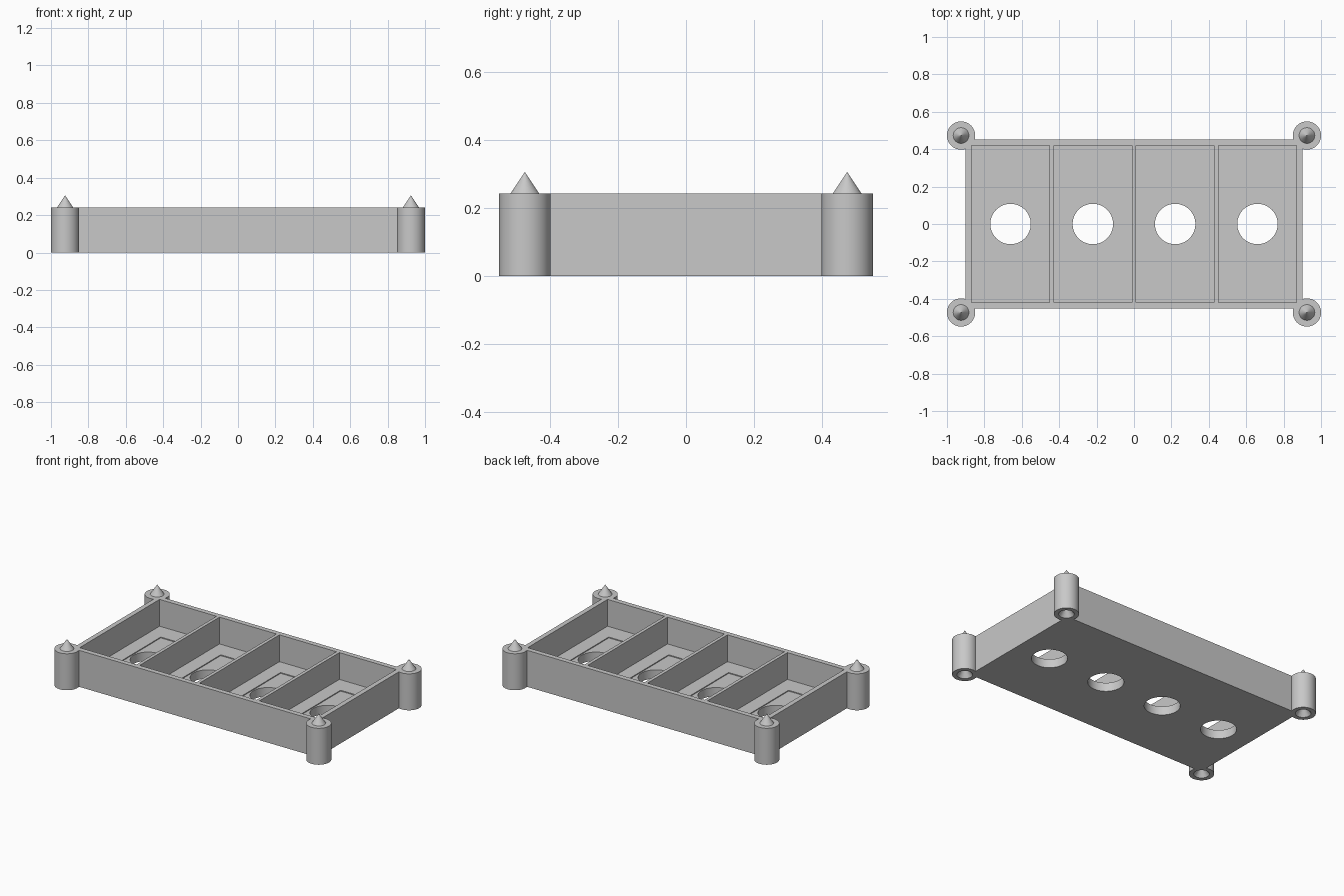
import bpy, bmesh, math
from mathutils import Matrix, Vector

cube = bpy.data.objects.get("Cube")
if cube:
    bpy.data.objects.remove(cube, do_unlink=True)

grey = bpy.data.materials.new("plain grey")
grey.use_nodes = True
colour = (0.58, 0.58, 0.58, 1)
grey.diffuse_color = colour
grey.node_tree.nodes["Principled BSDF"].inputs["Base Color"].default_value = colour

TOP = 0.242       # rim height
FLOOR = 0.064     # compartment floor
SUNK = 0.058      # bottom of the shallow pocket
POST_R = 0.0755
POSTS = [(x, y) for x in (-0.9245, 0.9245) for y in (-0.473, 0.473)]
BAYS = [-0.66 + 0.44 * i for i in range(4)]


def add_object(name, bm):
    bmesh.ops.recalc_face_normals(bm, faces=bm.faces)
    mesh = bpy.data.meshes.new(name)
    bm.to_mesh(mesh)
    bm.free()
    mesh.materials.append(grey)
    obj = bpy.data.objects.new(name, mesh)
    bpy.context.collection.objects.link(obj)
    return obj


def add_box(bm, x, width, depth, z0, z1):
    place = Matrix.Translation((x, 0, (z0 + z1) / 2))
    bmesh.ops.create_cube(bm, size=1, matrix=place @ Matrix.Diagonal((width, depth, z1 - z0, 1)))


def add_cylinder(bm, x, y, radius):
    bmesh.ops.create_cone(bm, cap_ends=True, segments=64, radius1=radius, radius2=radius,
                          depth=1, matrix=Matrix.Translation((x, y, 0.1)))


def smooth(obj):
    bpy.ops.object.select_all(action="DESELECT")
    obj.select_set(True)
    bpy.context.view_layer.objects.active = obj
    bpy.ops.object.shade_smooth_by_angle(angle=math.radians(30))


def cut(obj, bm):
    cutter = add_object("cutter", bm)
    cutter.hide_render = True
    mod = obj.modifiers.new("cut", "BOOLEAN")
    mod.operation, mod.solver, mod.object = "DIFFERENCE", "EXACT", cutter
    bpy.context.view_layer.objects.active = obj
    bpy.ops.object.modifier_apply(modifier=mod.name)
    bpy.data.objects.remove(cutter, do_unlink=True)


# Tray block
bm = bmesh.new()
add_box(bm, 0, 1.802, 0.905, 0, TOP)
tray = add_object("tray", bm)

# Four compartments, then the shallow pocket in each floor
for width, depth, bottom in ((0.418, 0.838, FLOOR), (0.23, 0.594, SUNK)):
    bm = bmesh.new()
    for x in BAYS:
        add_box(bm, x, width, depth, bottom, TOP + 0.1)
    cut(tray, bm)

# Round holes through the floor, and corners cleared for the posts
bm = bmesh.new()
for x in BAYS:
    add_cylinder(bm, x, 0, 0.108)
for x, y in POSTS:
    add_cylinder(bm, x, y, POST_R - 0.0005)
cut(tray, bm)
smooth(tray)

# Corner posts: spike on top, matching conical socket underneath
PROFILE = [(0, 0.305), (0.042, TOP), (POST_R, TOP), (POST_R, 0), (0.047, 0), (0, 0.07)]
for x, y in POSTS:
    bm = bmesh.new()
    points = [bm.verts.new((r, 0, z)) for r, z in PROFILE]
    edges = [bm.edges.new(pair) for pair in zip(points, points[1:])]
    bmesh.ops.spin(bm, geom=points + edges, cent=(0, 0, 0), axis=(0, 0, 1),
                   angle=math.tau, steps=64)
    bmesh.ops.remove_doubles(bm, verts=bm.verts, dist=0.0001)
    bmesh.ops.translate(bm, verts=bm.verts, vec=Vector((x, y, 0)))
    side = ("back" if y > 0 else "front") + ("_left" if x > 0 else "_right")
    post = add_object(side + "_post", bm)
    smooth(post)
    # Flat facets on the cones keep their tips crisp
    for face in post.data.polygons:
        if abs(face.normal.z) > 0.1:
            face.use_smooth = False
